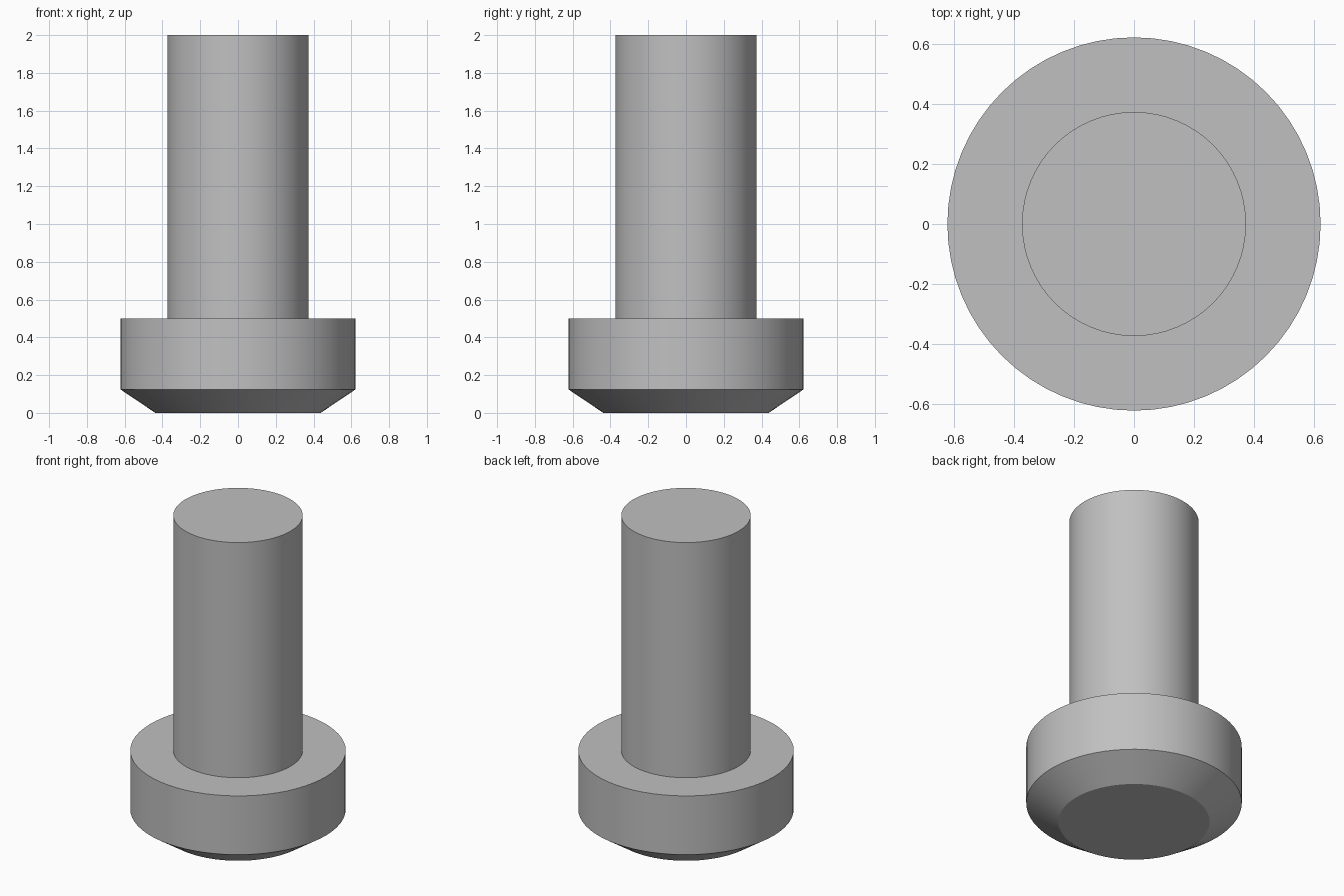
import bpy
import bmesh
import math

SIDES = 64

cube = bpy.data.objects.get("Cube")
if cube:
    bpy.data.objects.remove(cube, do_unlink=True)

# Single plain grey
grey = bpy.data.materials.new("plain grey")
grey.use_nodes = True
colour = (0.53, 0.53, 0.53, 1.0)
grey.diffuse_color = colour
grey.node_tree.nodes["Principled BSDF"].inputs["Base Color"].default_value = colour


def lathe(name, profile):
    """Turn a (radius, height) profile about z and cap both ends."""
    bm = bmesh.new()
    rings = []
    for r, z in profile:
        angles = [2 * math.pi * i / SIDES for i in range(SIDES)]
        rings.append([bm.verts.new((r * math.cos(a), r * math.sin(a), z)) for a in angles])
    for low, high in zip(rings, rings[1:]):
        for i in range(SIDES):
            j = (i + 1) % SIDES
            bm.faces.new((low[i], low[j], high[j], high[i]))
    bm.faces.new(reversed(rings[0]))
    bm.faces.new(rings[-1])
    mesh = bpy.data.meshes.new(name)
    bm.to_mesh(mesh)
    bm.free()
    mesh.materials.append(grey)
    obj = bpy.data.objects.new(name, mesh)
    bpy.context.collection.objects.link(obj)
    bpy.ops.object.select_all(action="DESELECT")
    obj.select_set(True)
    bpy.context.view_layer.objects.active = obj
    bpy.ops.object.shade_smooth_by_angle(angle=math.radians(25))
    return obj


# Wide head with a chamfered underside, and the shaft and collar seat in one turned body
lathe("chamfered_head_and_shaft", [
    (0.4375, 0.0),
    (0.623, 0.125),
    (0.623, 0.5),
    (0.374, 0.5),
    (0.374, 2.0),
])
